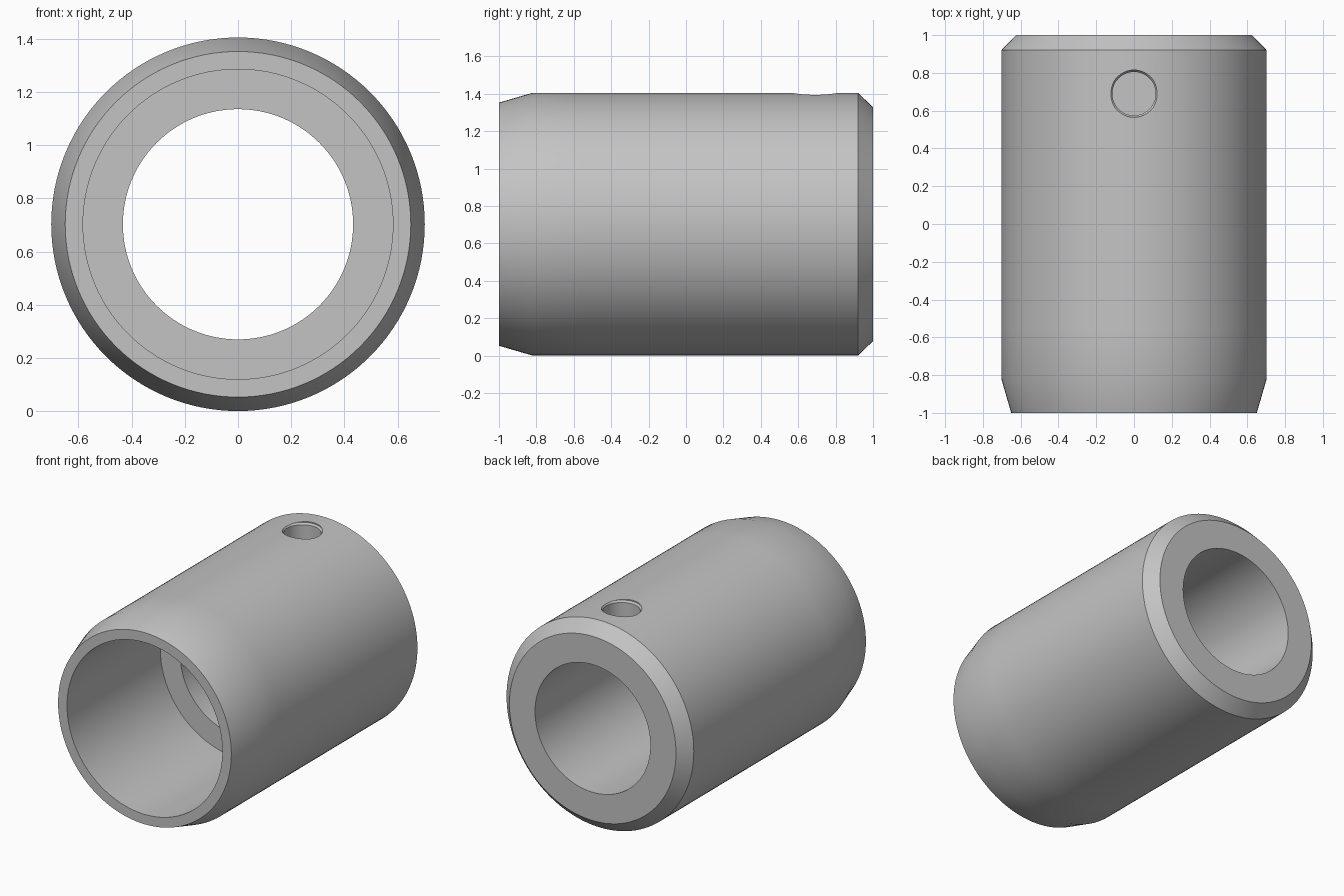
import bpy, bmesh, math
from mathutils import Matrix

if "Cube" in bpy.data.objects:
    bpy.data.objects.remove(bpy.data.objects["Cube"])

R = 0.7025          # outer radius, also the height of the axis
SIDES = 128
HOLE_Y = 0.69

steel = bpy.data.materials.new("grey steel")
steel.use_nodes = True
colour = (0.55, 0.55, 0.55, 1)
steel.diffuse_color = colour
steel.node_tree.nodes["Principled BSDF"].inputs["Base Color"].default_value = colour


def lathe(name, profile, axis, steps, matrix, closed):
    """Turn a (radius, length) profile about the local axis."""
    bm = bmesh.new()
    verts = [bm.verts.new((r, 0, h)) for r, h in profile]
    edges = [bm.edges.new(p) for p in zip(verts, verts[1:])]
    if closed:
        edges.append(bm.edges.new((verts[-1], verts[0])))
    bmesh.ops.spin(bm, geom=verts + edges, cent=(0, 0, 0), axis=axis,
                   angle=math.tau, steps=steps, use_merge=True)
    bmesh.ops.remove_doubles(bm, verts=bm.verts, dist=1e-5)
    bmesh.ops.recalc_face_normals(bm, faces=bm.faces)
    bm.transform(matrix)
    mesh = bpy.data.meshes.new(name)
    bm.to_mesh(mesh)
    bm.free()
    mesh.materials.append(steel)
    obj = bpy.data.objects.new(name, mesh)
    bpy.context.collection.objects.link(obj)
    return obj


# Sleeve: tapered nose, chamfered back, wide front bore stepping to a narrow one
sleeve_profile = [
    (0.65, -1), (R, -0.82), (R, -0.55), (R, 0.5), (R, 0.92), (0.625, 1),
    (0.433, 1), (0.433, 0), (0.583, 0), (0.583, -1),
]
along_y = Matrix.Translation((0, 0, R)) @ Matrix.Rotation(-math.pi / 2, 4, "X")
sleeve = lathe("sleeve", sleeve_profile, (0, 0, 1), SIDES, along_y, True)

# Blind screw hole in the top, with a small countersink
top = 2 * R
hole_profile = [
    (0, top - 0.2), (0.115, top - 0.2), (0.115, top - 0.02),
    (0.125, top - 0.008), (0.125, top + 0.1), (0, top + 0.1),
]
cutter = lathe("hole_cutter", hole_profile, (0, 0, 1), 48,
               Matrix.Translation((0, HOLE_Y, 0)), False)

cut = sleeve.modifiers.new("screw hole", "BOOLEAN")
cut.operation = "DIFFERENCE"
cut.solver = "EXACT"
cut.object = cutter
bpy.ops.object.select_all(action="DESELECT")
sleeve.select_set(True)
bpy.context.view_layer.objects.active = sleeve
bpy.ops.object.modifier_apply(modifier=cut.name)
bpy.data.objects.remove(cutter)

bpy.ops.object.shade_smooth_by_angle(angle=math.radians(30))
